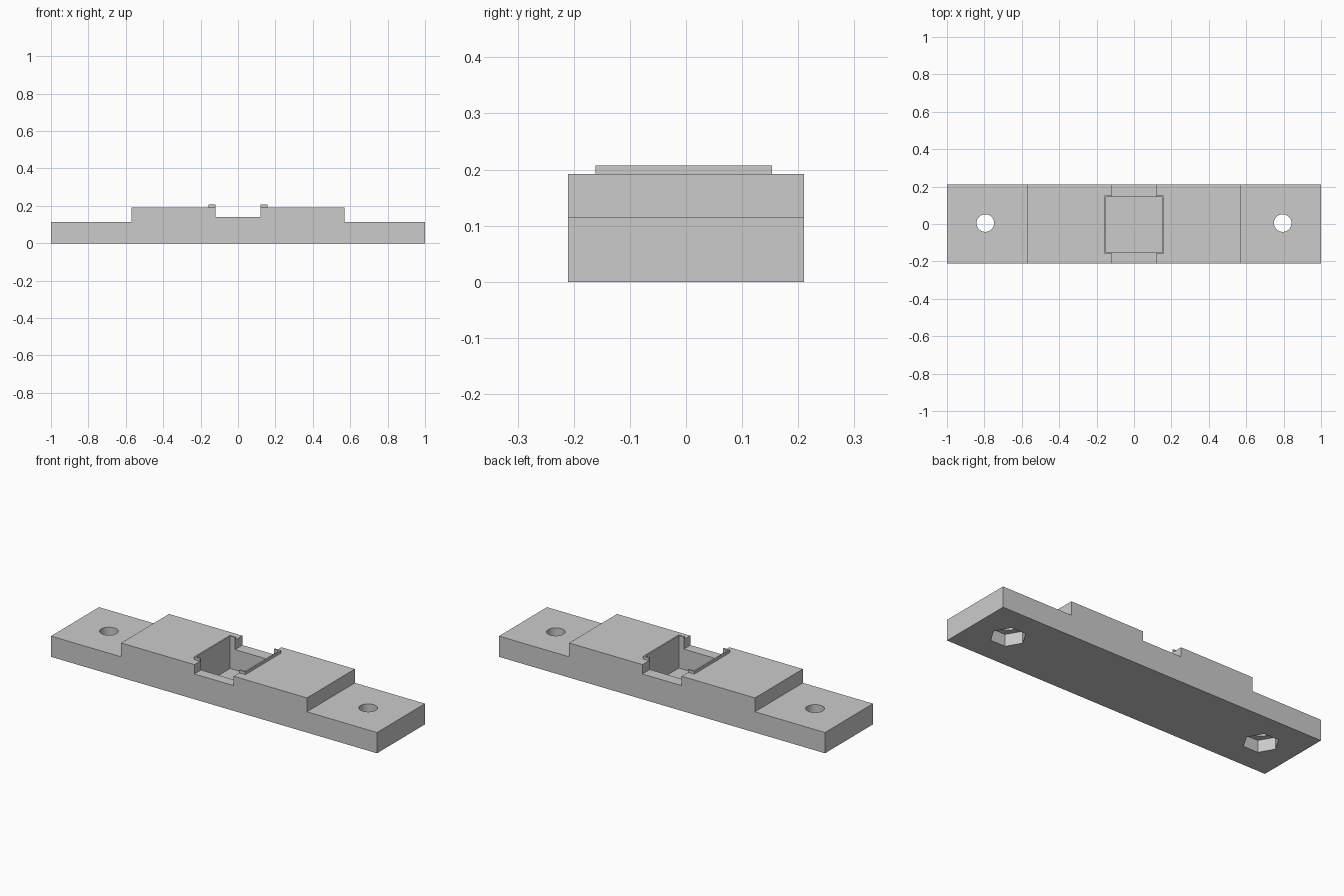
import bpy
import bmesh
from math import radians
from mathutils import Matrix

cube = bpy.data.objects.get("Cube")
if cube:
    bpy.data.objects.remove(cube)

grey = bpy.data.materials.new("plain_grey")
grey.use_nodes = True
grey.diffuse_color = (0.6, 0.6, 0.6, 1)
grey.node_tree.nodes["Principled BSDF"].inputs["Base Color"].default_value = grey.diffuse_color


def finish(name, bm):
    bmesh.ops.recalc_face_normals(bm, faces=bm.faces)
    mesh = bpy.data.meshes.new(name)
    bm.to_mesh(mesh)
    bm.free()
    mesh.materials.append(grey)
    obj = bpy.data.objects.new(name, mesh)
    bpy.context.collection.objects.link(obj)
    return obj


def box(name, low, high):
    bm = bmesh.new()
    bmesh.ops.create_cube(bm, size=1)
    for v in bm.verts:
        v.co = [(a + b) / 2 + c * (b - a) for a, b, c in zip(low, high, v.co)]
    return finish(name, bm)


def prism(name, sides, radius, x, y, low, high, turn=0):
    bm = bmesh.new()
    place = Matrix.Translation((x, y, (low + high) / 2)) @ Matrix.Rotation(radians(turn), 4, "Z")
    bmesh.ops.create_cone(bm, cap_ends=True, segments=sides, radius1=radius,
                          radius2=radius, depth=high - low, matrix=place)
    return finish(name, bm)


def cut(target, cutter):
    cutter.hide_render = True
    cutter.hide_set(True)
    mod = target.modifiers.new(cutter.name, "BOOLEAN")
    mod.operation = "DIFFERENCE"
    mod.solver = "EXACT"
    mod.object = cutter


# Stepped bar: side profile extruded across the depth
HALF_DEPTH, STEP_Z, TOP_Z, SLOT_Z = 0.21, 0.115, 0.192, 0.14
half = [(0.12, SLOT_Z), (0.12, TOP_Z), (0.57, TOP_Z), (0.57, STEP_Z), (1, STEP_Z), (1, 0)]
outline = half + [(-x, z) for x, z in reversed(half)]
bm = bmesh.new()
face = bm.faces.new([bm.verts.new((x, -HALF_DEPTH, z)) for x, z in outline])
extruded = bmesh.ops.extrude_face_region(bm, geom=[face])
bmesh.ops.translate(bm, vec=(0, 2 * HALF_DEPTH, 0),
                    verts=[v for v in extruded["geom"] if isinstance(v, bmesh.types.BMVert)])
bar = finish("stepped_bar", bm)

# Square pocket in the middle
pocket = box("pocket_cutter", (-0.15, -0.152, 0.027), (0.15, 0.145, 0.4))
cut(bar, pocket)

# Screw holes with hexagonal nut recesses underneath
for side, x in (("left", 0.795), ("right", -0.795)):
    cut(bar, prism(side + "_hole_cutter", 48, 0.047, x, 0.005, -0.1, 0.3))
    cut(bar, prism(side + "_nut_cutter", 6, 0.09, x, 0.005, -0.1, 0.066, 30))

# Thin raised rim on each side of the pocket, with short returns at the corners
for side, low_x, high_x in (("left", 0.12, 0.158), ("right", -0.158, -0.12)):
    rim = box(side + "_rim", (low_x, -0.161, TOP_Z), (high_x, 0.153, 0.207))
    cut(rim, pocket)

# Smooth hole walls, crisp edges
bpy.ops.object.select_all(action="DESELECT")
bar.select_set(True)
bpy.context.view_layer.objects.active = bar
for mod in list(bar.modifiers):
    bpy.ops.object.modifier_apply(modifier=mod.name)
bpy.ops.object.shade_smooth_by_angle(angle=radians(30))
